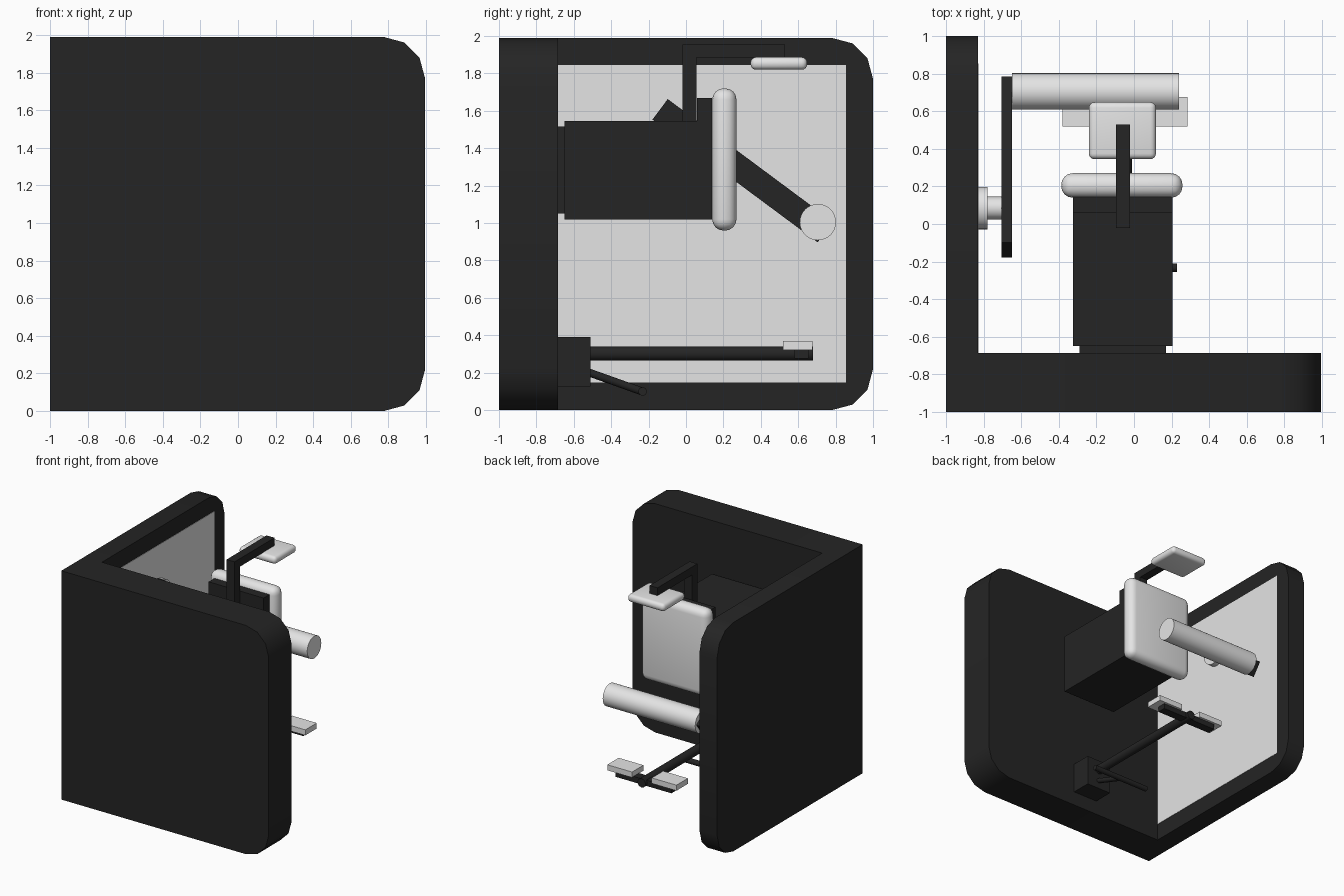
import bpy, bmesh, math
from mathutils import Vector, Matrix

cube = bpy.data.objects.get("Cube")
if cube:
    bpy.data.objects.remove(cube, do_unlink=True)


def material(name, value):
    m = bpy.data.materials.new(name)
    m.use_nodes = True
    color = (value, value, value, 1)
    m.diffuse_color = color
    bsdf = next(n for n in m.node_tree.nodes if n.type == "BSDF_PRINCIPLED")
    bsdf.inputs["Base Color"].default_value = color
    return m


DARK = material("charcoal", 0.018)
LIGHT = material("pale grey", 0.78)


def finish(name, bm, mat, smooth=True):
    bmesh.ops.recalc_face_normals(bm, faces=bm.faces)
    mesh = bpy.data.meshes.new(name)
    bm.to_mesh(mesh)
    bm.free()
    mesh.materials.append(mat)
    ob = bpy.data.objects.new(name, mesh)
    bpy.context.collection.objects.link(ob)
    if smooth:
        bpy.ops.object.select_all(action="DESELECT")
        ob.select_set(True)
        bpy.context.view_layer.objects.active = ob
        bpy.ops.object.shade_smooth_by_angle(angle=math.radians(40))
    return ob


def box(name, x, y, z, mat, radius=0, segments=3, pick=None):
    """Box from axis ranges; optionally rounds the edges chosen by pick."""
    bm = bmesh.new()
    bmesh.ops.create_cube(bm, size=1)
    for v in bm.verts:
        v.co = [r[0] if c < 0 else r[1] for c, r in zip(v.co, (x, y, z))]
    if radius:
        edges = [e for e in bm.edges
                 if pick is None or pick((e.verts[0].co + e.verts[1].co) / 2)]
        bmesh.ops.bevel(bm, geom=edges, offset=radius, segments=segments,
                        profile=0.5, affect="EDGES", clamp_overlap=True)
    return finish(name, bm, mat, radius > 0)


def rod(name, start, end, radius, mat, sides=32):
    start, end = Vector(start), Vector(end)
    axis = end - start
    bm = bmesh.new()
    turn = axis.to_track_quat("Z", "Y").to_matrix().to_4x4()
    bmesh.ops.create_cone(bm, cap_ends=True, segments=sides, radius1=radius,
                          radius2=radius, depth=axis.length,
                          matrix=Matrix.Translation((start + end) / 2) @ turn)
    return finish(name, bm, mat)


# Two walls meeting in a corner, rounded at their free ends
TOP = 1.99
WALL_Y, WALL_X = -0.685, -0.83


def at_height_end(c):
    return c.z < 0.01 or c.z > TOP - 0.01


box("front_wall", (-1, 0.995), (-1, WALL_Y), (0, TOP), DARK, 0.22, 3,
    lambda c: c.x > 0.9 and at_height_end(c))
box("side_wall", (-1, WALL_X), (WALL_Y, 1), (0, TOP), DARK, 0.22, 3,
    lambda c: c.y > 0.9 and at_height_end(c))
box("side_wall_panel", (WALL_X - 0.004, WALL_X + 0.003), (WALL_Y, 0.855),
    (0.148, 1.845), LIGHT)

# Main housing and back pad
box("housing_mount", (-0.29, 0.17), (WALL_Y, -0.65), (1.05, 1.515), DARK)
box("housing", (-0.325, 0.205), (-0.65, 0.14), (1.02, 1.545), DARK)
box("pad_backing", (-0.325, 0.205), (0.06, 0.14), (1.545, 1.67), DARK)
box("back_pad", (-0.387, 0.258), (0.14, 0.27), (0.96, 1.72), LIGHT, 0.06, 4)

# Head rest on its bent support
box("head_post", (-0.096, -0.02), (-0.02, 0.056), (1.545, 1.955), DARK)
box("head_arm", (-0.096, -0.02), (0.056, 0.53), (1.885, 1.955), DARK)
box("head_pad", (-0.24, 0.117), (0.345, 0.648), (1.82, 1.887), LIGHT, 0.03, 4)

# Swinging arm, its pivot on the side wall, and the padded roller
PIVOT_Y, PIVOT_Z = 0.085, 1.44
rod("pivot_disc", (WALL_X, PIVOT_Y, PIVOT_Z), (-0.78, PIVOT_Y, PIVOT_Z), 0.113, LIGHT)
rod("pivot_shaft", (-0.78, PIVOT_Y, PIVOT_Z), (-0.70, PIVOT_Y, PIVOT_Z), 0.06, LIGHT)
arm = box("swing_arm", (-0.027, 0.027), (-0.55, 0.55), (-0.0685, 0.0685), DARK)
arm.location = (-0.677, 0.303, 1.28)
arm.rotation_euler.x = math.radians(-36.6)
rod("padded_roller", (-0.65, 0.705, 1.005), (0.24, 0.705, 1.005), 0.097, LIGHT)

# Foot rest: wall bracket, long tube, crossbar and two pedals
MID = -0.048
box("foot_bracket", (MID - 0.12, MID + 0.12), (WALL_Y, -0.51), (0.125, 0.39), DARK)
rod("foot_tube", (MID, -0.51, 0.302), (MID, 0.68, 0.302), 0.038, DARK)
box("foot_crossbar", (MID - 0.27, MID + 0.27), (0.58, 0.655), (0.275, 0.325), DARK)
for side, sign in (("left", 1), ("right", -1)):
    xs = sorted((MID + sign * 0.095, MID + sign * 0.333))
    box(side + "_pedal", xs, (0.518, 0.675), (0.322, 0.37), LIGHT)

# Low strut with a short crossbar
rod("low_strut", (MID, -0.53, 0.205), (MID, -0.235, 0.1), 0.021, DARK, 16)
rod("low_crossbar", (-0.325, -0.232, 0.1), (0.228, -0.232, 0.1), 0.023, DARK, 16)
